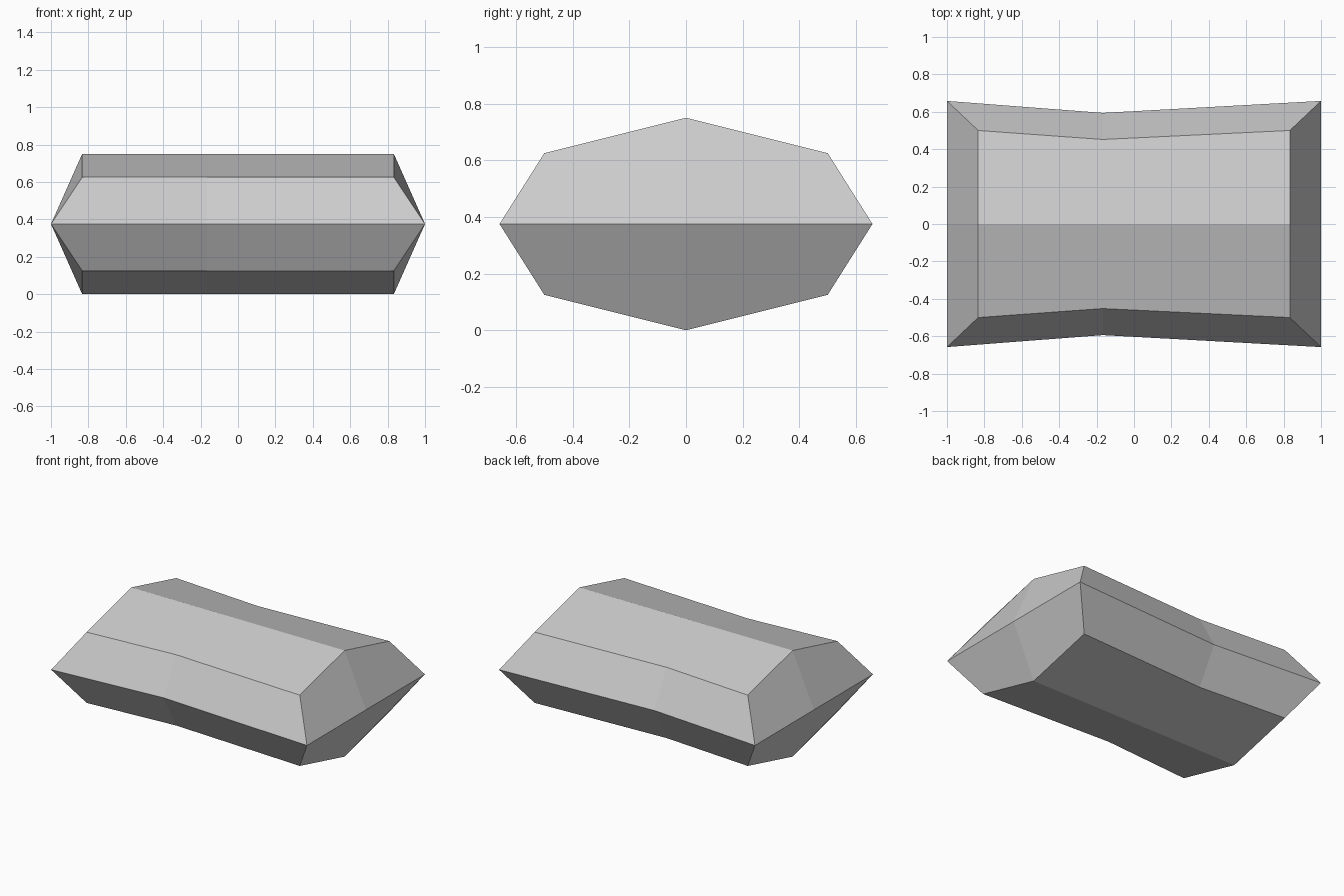
import bpy, bmesh

if "Cube" in bpy.data.objects:
    bpy.data.objects.remove(bpy.data.objects["Cube"])

# Half profile going from the top ridge down the +y side to the bottom ridge:
# (end x, end y, waist y, z)
half = [
    (0.833, 0.0, 0.0, 0.75),
    (0.833, 0.50, 0.452, 0.625),
    (1.0, 0.658, 0.594, 0.375),
    (0.833, 0.50, 0.452, 0.125),
    (0.833, 0.0, 0.0, 0.0),
]
WAIST_X = -0.167

# Close the profile by mirroring the inner points to -y
ring = half + [(x, -e, -w, z) for x, e, w, z in reversed(half[1:4])]

bm = bmesh.new()
left = [bm.verts.new((-x, e, z)) for x, e, w, z in ring]
waist = [bm.verts.new((WAIST_X, w, z)) for x, e, w, z in ring]
right = [bm.verts.new((x, e, z)) for x, e, w, z in ring]

# Long sides
n = len(ring)
for a, b in ((left, waist), (waist, right)):
    for i in range(n):
        j = (i + 1) % n
        bm.faces.new((a[i], a[j], b[j], b[i]))

# Wedge-shaped ends, four quads around a centre point
for loop, x in ((left, -1.0), (right, 1.0)):
    mid = bm.verts.new((x, 0.0, 0.375))
    for i in range(0, n, 2):
        bm.faces.new((loop[i], loop[i + 1], loop[(i + 2) % n], mid))

bmesh.ops.recalc_face_normals(bm, faces=bm.faces)
mesh = bpy.data.meshes.new("faceted_block")
bm.to_mesh(mesh)
bm.free()

# Single grey colour
grey = bpy.data.materials.new("light grey")
grey.diffuse_color = (0.6, 0.6, 0.6, 1.0)
grey.use_nodes = True
grey.node_tree.nodes["Principled BSDF"].inputs["Base Color"].default_value = grey.diffuse_color
mesh.materials.append(grey)

block = bpy.data.objects.new("faceted_block", mesh)
bpy.context.collection.objects.link(block)
